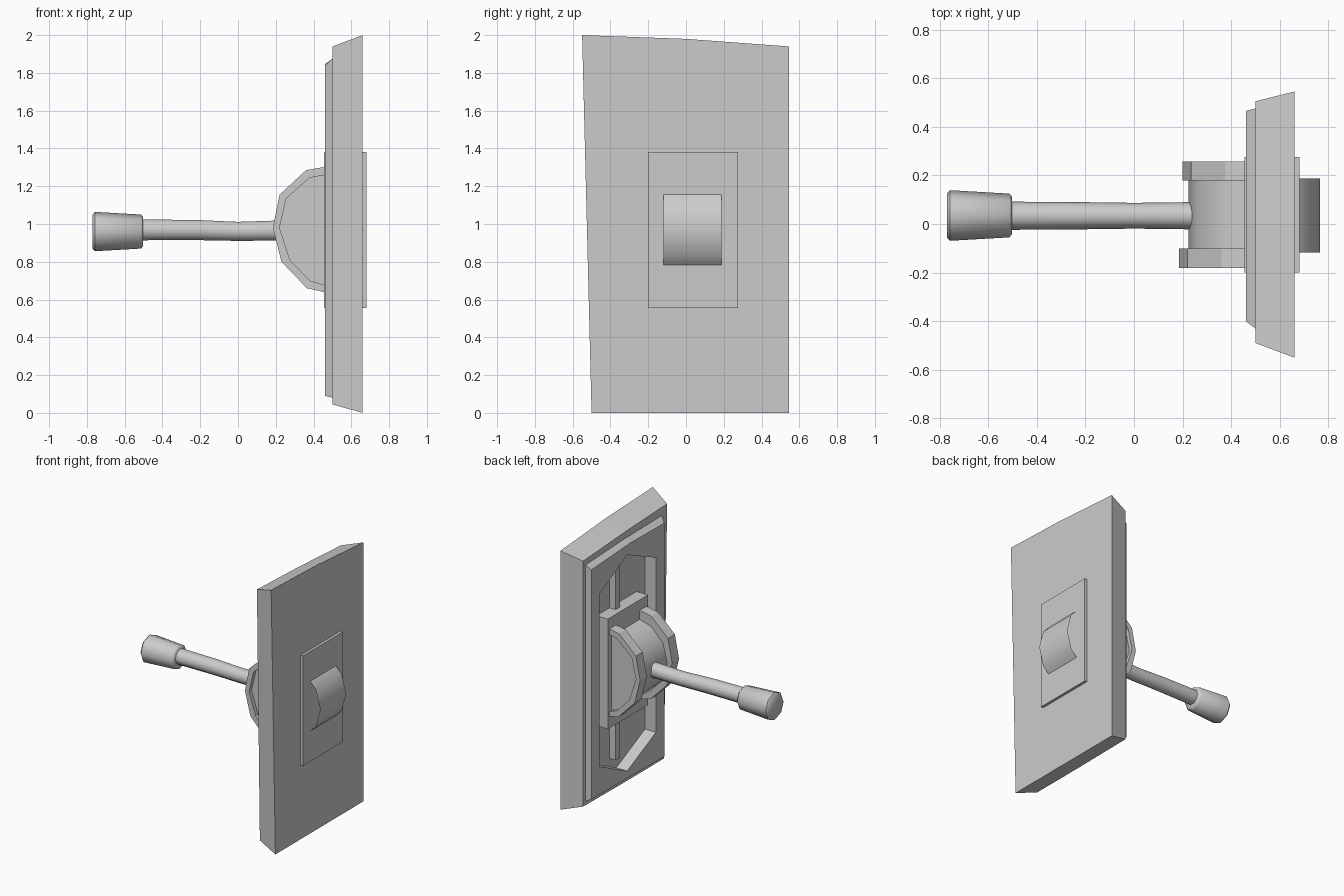
import bpy, bmesh, math

if "Cube" in bpy.data.objects:
    bpy.data.objects.remove(bpy.data.objects["Cube"])


def loft(name, rings, caps=(True, True), smooth=None):
    """Skin a list of equal-length rings of 3D points."""
    bm = bmesh.new()
    vs = [[bm.verts.new(p) for p in r] for r in rings]
    n = len(rings[0])
    for a, b in zip(vs, vs[1:]):
        for i in range(n):
            j = (i + 1) % n
            bm.faces.new((a[i], a[j], b[j], b[i]))
    if caps[0]:
        bm.faces.new(vs[0])
    if caps[1]:
        bm.faces.new(vs[-1])
    bmesh.ops.recalc_face_normals(bm, faces=bm.faces)
    me = bpy.data.meshes.new(name)
    bm.to_mesh(me)
    bm.free()
    ob = bpy.data.objects.new(name, me)
    bpy.context.collection.objects.link(ob)
    if smooth:
        bpy.ops.object.select_all(action='DESELECT')
        ob.select_set(True)
        bpy.context.view_layer.objects.active = ob
        bpy.ops.object.shade_smooth_by_angle(angle=math.radians(smooth))
    return ob


def at_x(x, outline):
    return [(x, y, z) for y, z in outline]


def at_y(y, outline):
    return [(x, y, z) for x, z in outline]


def box(name, x0, x1, y0, y1, z0, z1):
    o = [(y0, z0), (y1, z0), (y1, z1), (y0, z1)]
    return loft(name, [at_x(x0, o), at_x(x1, o)])


def circle_x(x, r, cy, cz, n):
    return [(x, cy + r * math.cos(2 * math.pi * i / n),
             cz + r * math.sin(2 * math.pi * i / n)) for i in range(n)]


# wall plate: skewed slab, raised lip and recessed floor
base = [(-.55, 2), (0, 1.98), (.545, 1.94), (.545, 0), (0, 0), (-.5, 0)]
front = [(-.49, 1.94), (0, 1.92), (.505, 1.89), (.505, .05), (0, .045), (-.455, .045)]
lip_base = [(-.43, 1.875), (0, 1.87), (.475, 1.85), (.475, .08), (0, .08), (-.43, .08)]
lip = [(-.4, 1.84), (0, 1.845), (.465, 1.82), (.465, .1), (0, .095), (-.4, .09)]
recess = [(-.3, 1.62), (.04, 1.77), (.37, 1.6), (.37, .31), (.04, .15), (-.3, .31)]
loft("wall_plate", [at_x(.66, base), at_x(.5, front), at_x(.5, lip_base),
                    at_x(.46, lip), at_x(.46, recess), at_x(.55, recess)])

# recess rib and mounting block through the plate
box("recess_rib", .5, .56, .07, .12, .25, 1.69)
box("mount_block", .455, .68, -.2, .275, .555, 1.38)

# pivot side rims with recessed discs
outer = [(.48, 1.305), (.365, 1.285), (.225, 1.155), (.19, .98), (.235, .8), (.37, .66), (.48, .635)]
inner = [(.47, 1.26), (.385, 1.245), (.26, 1.135), (.225, .98), (.28, .81), (.385, .7), (.47, .675)]
for side, y_in, y_out, dx in (("front", -.1, -.182, -.005), ("back", .178, .258, .01)):
    y_disc = y_out + (y_in - y_out) * .35
    rim = loft("pivot_rim_" + side, [at_y(y_in, outer), at_y(y_out, outer),
                                     at_y(y_out, inner), at_y(y_disc, inner)])
    rim.location.x = dx

# open drum between the rims, showing through the plate
drum = [(.495 + .27 * math.cos(a), .97 + .275 * math.sin(a))
        for a in (math.pi * i / 6 for i in range(12))]
loft("pivot_drum", [at_y(-.118, drum), at_y(.188, drum)], caps=(False, False), smooth=40)

# lever shaft and knob
loft("lever_shaft", [circle_x(x, r, .034, z, 10) for x, r, z in
                     ((-.52, .058, .969), (-.22, .056, .968), (0, .053, .961), (.24, .056, .966))],
     smooth=45)
loft("lever_knob", [circle_x(x, r, .035, .96, 8) for x, r in
                    ((-.77, .09), (-.757, .104), (-.513, .09), (-.502, .077))], smooth=46)
